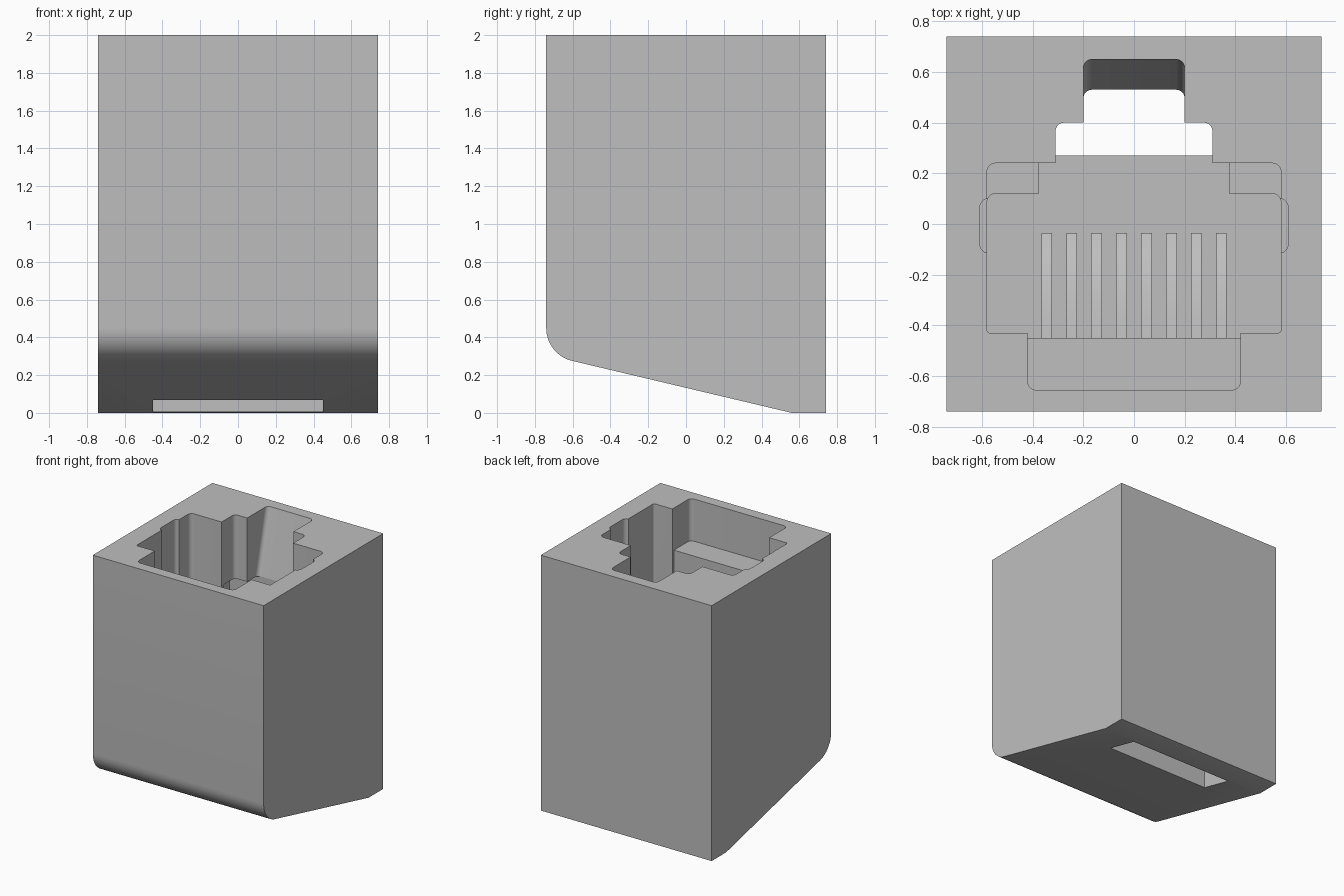
import bpy
import math
from mathutils import Vector, Matrix

cube = bpy.data.objects.get("Cube")
if cube:
    bpy.data.objects.remove(cube, do_unlink=True)

grey = bpy.data.materials.new("plain_grey")
grey.use_nodes = True
grey.diffuse_color = (0.52, 0.52, 0.52, 1)
grey.node_tree.nodes["Principled BSDF"].inputs["Base Color"].default_value = grey.diffuse_color


def rounded(points, steps=8):
    """Closed outline from (u, v, corner radius) points."""
    out = []
    for i, (u, v, r) in enumerate(points):
        p = Vector((u, v))
        if not r:
            out.append(p)
            continue
        a = (Vector(points[i - 1][:2]) - p).normalized()
        b = (Vector(points[(i + 1) % len(points)][:2]) - p).normalized()
        half = a.angle(b) / 2
        centre = p + (a + b).normalized() * (r / math.sin(half))
        start = p + a * (r / math.tan(half)) - centre
        sweep = start.angle_signed(p + b * (r / math.tan(half)) - centre)
        out += [centre + Matrix.Rotation(-sweep * k / steps, 2) @ start for k in range(steps + 1)]
    return out


def mirrored(half):
    """Complete a right-hand outline, listed front to back, across x = 0."""
    return rounded(half + [(-x, y, r) for x, y, r in reversed(half)])


def loft(name, low, high):
    """Solid between two matching rings of 3D points."""
    n = len(low)
    faces = [list(range(n))[::-1], list(range(n, 2 * n))]
    faces += [[i, (i + 1) % n, n + (i + 1) % n, n + i] for i in range(n)]
    mesh = bpy.data.meshes.new(name)
    mesh.from_pydata([tuple(p) for p in low + high], [], faces)
    mesh.materials.append(grey)
    obj = bpy.data.objects.new(name, mesh)
    bpy.context.collection.objects.link(obj)
    return obj


def upright(name, outline, z0, z1, shift=0):
    """Vertical prism; shift slides the lower ring along y."""
    return loft(name, [(p.x, p.y + shift, z0) for p in outline],
                [(p.x, p.y, z1) for p in outline])


def sideways(name, outline, x0, x1):
    return loft(name, [(x0, p.x, p.y) for p in outline],
                [(x1, p.x, p.y) for p in outline])


# Outer block with a sloping underside and rounded lower front edge
W, TOP, OPEN = 0.74, 2.0, 2.1
housing = sideways("housing", rounded([
    (-W, 0.308, 0.177), (0.56, 0, 0), (W, 0, 0), (W, TOP, 0), (-W, TOP, 0)]), -W, W)

R = 0.035
MID, LOW = 1.3, 1.05
cutters = [
    # Stepped plug opening
    upright("plug_opening", mirrored([
        (0.42, -0.45, 0), (0.42, -0.43, 0), (0.58, -0.43, 0.012), (0.58, 0.24, R),
        (0.31, 0.24, 0), (0.31, 0.40, R)]), MID, OPEN),
    # Narrower bottom of the plug opening
    upright("plug_bottom", mirrored([
        (0.42, -0.45, 0), (0.42, -0.43, 0), (0.58, -0.43, 0.012), (0.58, 0.12, R),
        (0.375, 0.12, 0), (0.375, 0.30, 0)]), LOW, MID + 0.02),
    # Shallow front recess above the contacts
    upright("front_recess", mirrored([(0.42, -0.655, R), (0.42, -0.40, 0)]), 1.67, OPEN),
    # Side ears
    upright("side_ears", mirrored([(0.608, -0.115, R), (0.608, 0.10, R)]), MID - 0.08, OPEN),
    # Slot running out through the underside
    upright("rear_slot", mirrored([(0.45, 0.27, 0), (0.45, 0.535, 0)]), -0.1, 1.5),
]
# Latch channel with a leaning back wall, carried past the rim on the same slope
slope = 0.12 / 0.5
z_low = 1.48
cutters.append(upright("latch_channel", mirrored([
    (0.2, 0.33, 0), (0.2, 0.65 + slope * (OPEN - TOP), R)]),
    z_low, OPEN, shift=-slope * (OPEN - z_low)))

for cutter in cutters:
    cutter.hide_render = True
    mod = housing.modifiers.new(cutter.name, 'BOOLEAN')
    mod.operation = 'DIFFERENCE'
    mod.solver = 'EXACT'
    mod.object = cutter

bpy.context.view_layer.update()
carved = bpy.data.meshes.new_from_object(
    housing.evaluated_get(bpy.context.evaluated_depsgraph_get()))
housing.modifiers.clear()
housing.data = carved
for cutter in cutters:
    bpy.data.objects.remove(cutter, do_unlink=True)

# Eight curved contact ramps rising to the front wall
curve = []
for k in range(9):
    t = k / 8
    curve.append(Vector((-0.035 - 0.415 * t, 1.12 + 0.36 * t ** 1.5)))
ramp = [Vector((-0.47, LOW - 0.02)), Vector((-0.035, LOW - 0.02))] + curve + [Vector((-0.47, 1.48))]
contacts = []
for i in range(8):
    x = (i - 3.5) * 0.0985
    contacts.append(sideways(f"contact_{i + 1}", ramp, x - 0.021, x + 0.021))

# Smooth the fillets, keep true edges sharp
bpy.ops.object.select_all(action='DESELECT')
for obj in [housing] + contacts:
    obj.select_set(True)
bpy.context.view_layer.objects.active = housing
bpy.ops.object.shade_smooth_by_angle(angle=math.radians(30))
